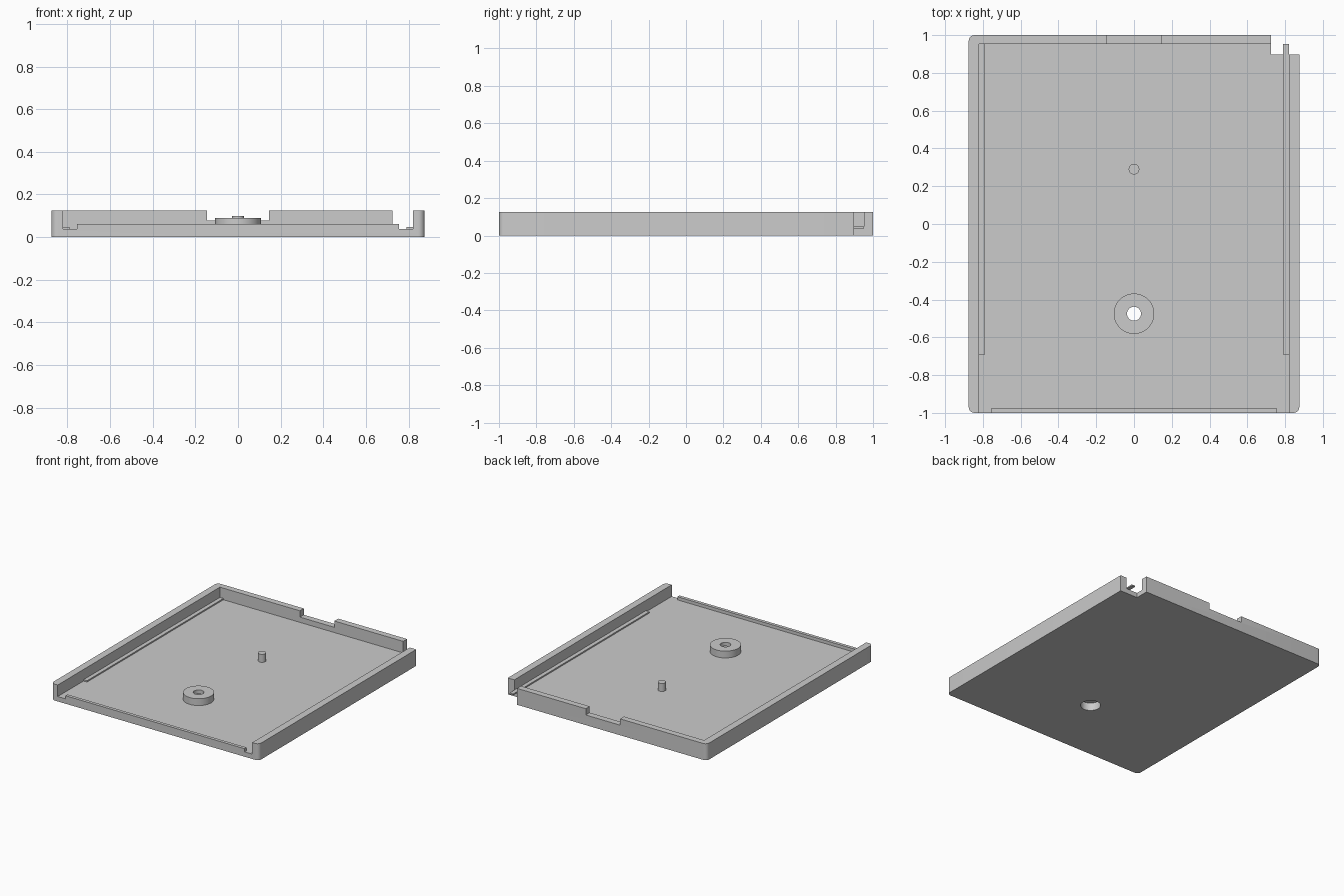
import bpy, bmesh, math
from mathutils import Vector, Matrix

cube = bpy.data.objects.get("Cube")
if cube:
    bpy.data.objects.remove(cube, do_unlink=True)

W, L, H = 0.875, 1.0, 0.125      # half width, half length, wall height
FLOOR, INNER, BACK = 0.037, 0.82, 0.953
BOSS_Y, BORE = -0.475, 0.07

grey = bpy.data.materials.new("plain grey")
grey.use_nodes = True
COLOUR = (0.6, 0.6, 0.6, 1)
grey.diffuse_color = COLOUR
grey.node_tree.nodes["Principled BSDF"].inputs["Base Color"].default_value = COLOUR


def finish(name, bm, smooth=False):
    bmesh.ops.recalc_face_normals(bm, faces=bm.faces)
    mesh = bpy.data.meshes.new(name)
    bm.to_mesh(mesh)
    bm.free()
    mesh.materials.append(grey)
    obj = bpy.data.objects.new(name, mesh)
    bpy.context.collection.objects.link(obj)
    if smooth:
        shade(obj)
    return obj


def shade(obj):
    bpy.ops.object.select_all(action='DESELECT')
    bpy.context.view_layer.objects.active = obj
    obj.select_set(True)
    bpy.ops.object.shade_smooth_by_angle(angle=math.radians(30))


def box(name, x0, x1, y0, y1, z0, z1):
    bm = bmesh.new()
    bmesh.ops.create_cube(bm, size=1)
    bmesh.ops.scale(bm, vec=(x1 - x0, y1 - y0, z1 - z0), verts=bm.verts)
    bmesh.ops.translate(bm, vec=((x0 + x1) / 2, (y0 + y1) / 2, (z0 + z1) / 2), verts=bm.verts)
    return finish(name, bm)


def cylinder(name, r, y, z0, z1):
    bm = bmesh.new()
    bmesh.ops.create_cone(bm, cap_ends=True, segments=48, radius1=r, radius2=r, depth=z1 - z0,
                          matrix=Matrix.Translation((0, y, (z0 + z1) / 2)))
    return finish(name, bm, True)


def cut(obj, cutter):
    cutter.hide_render = True
    mod = obj.modifiers.new("cut", 'BOOLEAN')
    mod.operation, mod.solver, mod.object = 'DIFFERENCE', 'EXACT', cutter
    bpy.context.view_layer.objects.active = obj
    bpy.ops.object.modifier_apply(modifier=mod.name)
    bpy.data.objects.remove(cutter, do_unlink=True)


# Tray: block with rounded upright edges, hollowed and notched
tray = box("tray", -W, W, -L, L, 0, H)
bm = bmesh.new()
bm.from_mesh(tray.data)
upright = [e for e in bm.edges if abs(e.verts[0].co.z - e.verts[1].co.z) > 0.01]
bmesh.ops.bevel(bm, geom=upright, offset=0.03, segments=6, profile=0.5, affect='EDGES')
bm.to_mesh(tray.data)
bm.free()
cut(tray, box("hollow", -INNER, INNER, -1.2, BACK, FLOOR, 0.3))
cut(tray, box("back_notch", -0.145, 0.145, 0.9, 1.2, 0.077, 0.3))
cut(tray, box("corner_notch", 0.725, 1.2, 0.897, 1.2, -0.1, 0.3))
cut(tray, cylinder("bore", BORE, BOSS_Y, -0.1, 0.1))
shade(tray)

# Low lip along the open front
box("front_lip", -0.755, 0.755, -L, -0.975, FLOOR, 0.061)

# Thin rails beside the walls; the left one reaches into the corner notch
for side, x in (("right", -0.805), ("left", 0.805)):
    box(side + "_rail", x - 0.015, x + 0.015, -0.69, BACK, FLOOR, 0.047)

# Screw boss with a counterbore from below
bm = bmesh.new()
profile = [(BORE, FLOOR), (BORE, 0.06), (0.037, 0.06), (0.037, 0.089), (0.107, 0.089), (0.107, FLOOR)]
verts = [bm.verts.new((r, BOSS_Y, z)) for r, z in profile]
edges = [bm.edges.new(pair) for pair in zip(verts, verts[1:])]
bmesh.ops.spin(bm, geom=verts + edges, cent=(0, BOSS_Y, 0), axis=(0, 0, 1),
               angle=math.tau, steps=48, use_merge=True)
bmesh.ops.remove_doubles(bm, verts=bm.verts, dist=0.0001)
finish("screw_boss", bm, True)

# Locating pin
cylinder("locating_pin", 0.028, 0.29, FLOOR, 0.098)
